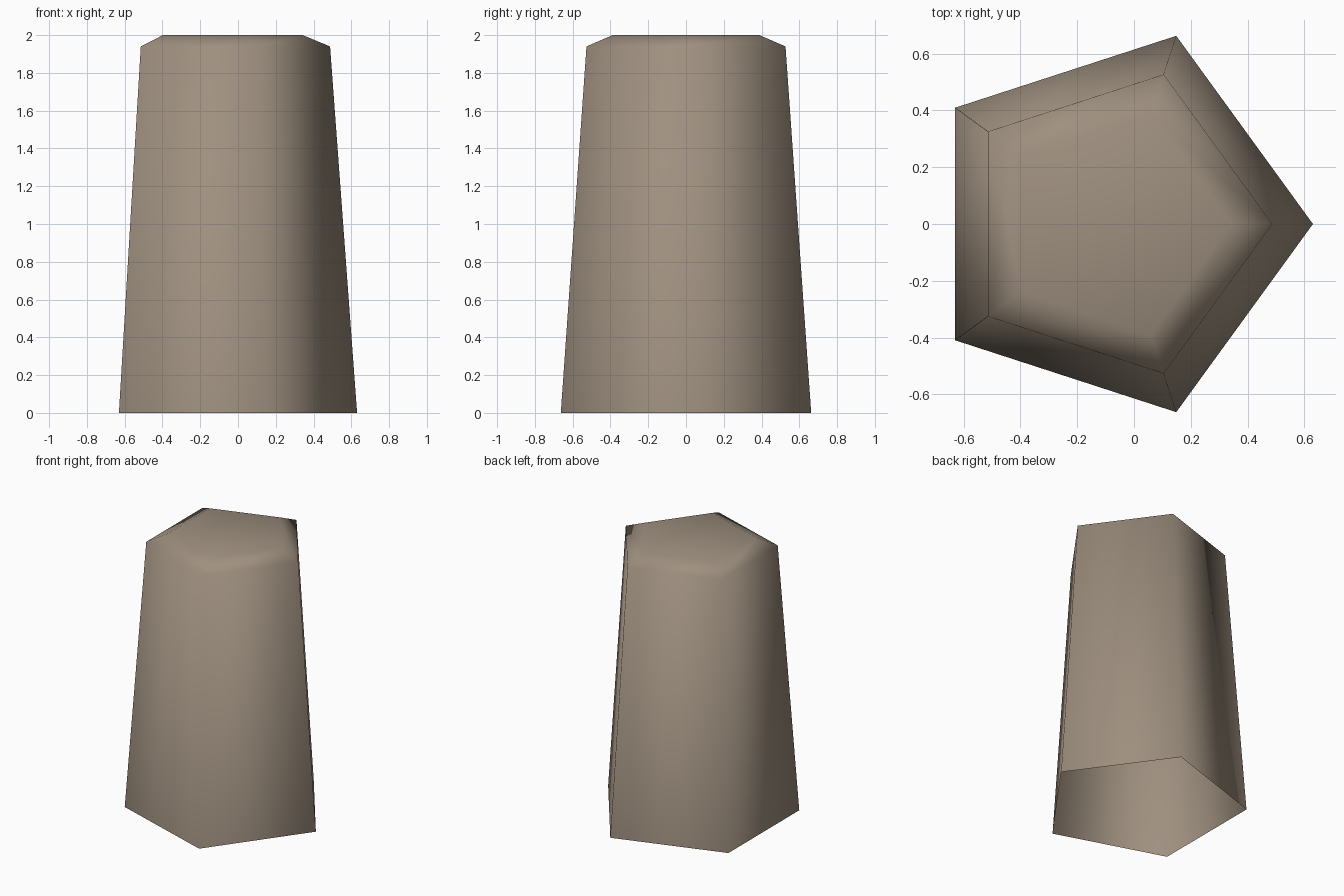
import bpy, bmesh, math

if "Cube" in bpy.data.objects:
    bpy.data.objects.remove(bpy.data.objects["Cube"])

SIDES = 5
CENTRE_X = -0.0665
# (radius, height) of each ring, bottom to top
RINGS = [(0.697, 0.0), (0.554, 1.94), (0.409, 2.0)]

stone = bpy.data.materials.new("warm grey stone")
stone.diffuse_color = (0.345, 0.279, 0.214, 1.0)
stone.use_nodes = True
stone.node_tree.nodes["Principled BSDF"].inputs["Base Color"].default_value = stone.diffuse_color

# Tapered five-sided column: open underneath, bevelled and capped on top
bm = bmesh.new()
loops = []
for radius, z in RINGS:
    ring = []
    for i in range(SIDES):
        a = math.tau * i / SIDES
        ring.append(bm.verts.new((CENTRE_X + radius * math.cos(a), radius * math.sin(a), z)))
    loops.append(ring)

for low, high in zip(loops, loops[1:]):
    for i in range(SIDES):
        j = (i + 1) % SIDES
        bm.faces.new((low[i], low[j], high[j], high[i]))
bm.faces.new(loops[-1])

# Soft shading across all edges
for face in bm.faces:
    face.smooth = True

mesh = bpy.data.meshes.new("tapered_column")
bm.to_mesh(mesh)
bm.free()
mesh.materials.append(stone)
bpy.context.collection.objects.link(bpy.data.objects.new("tapered_column", mesh))
